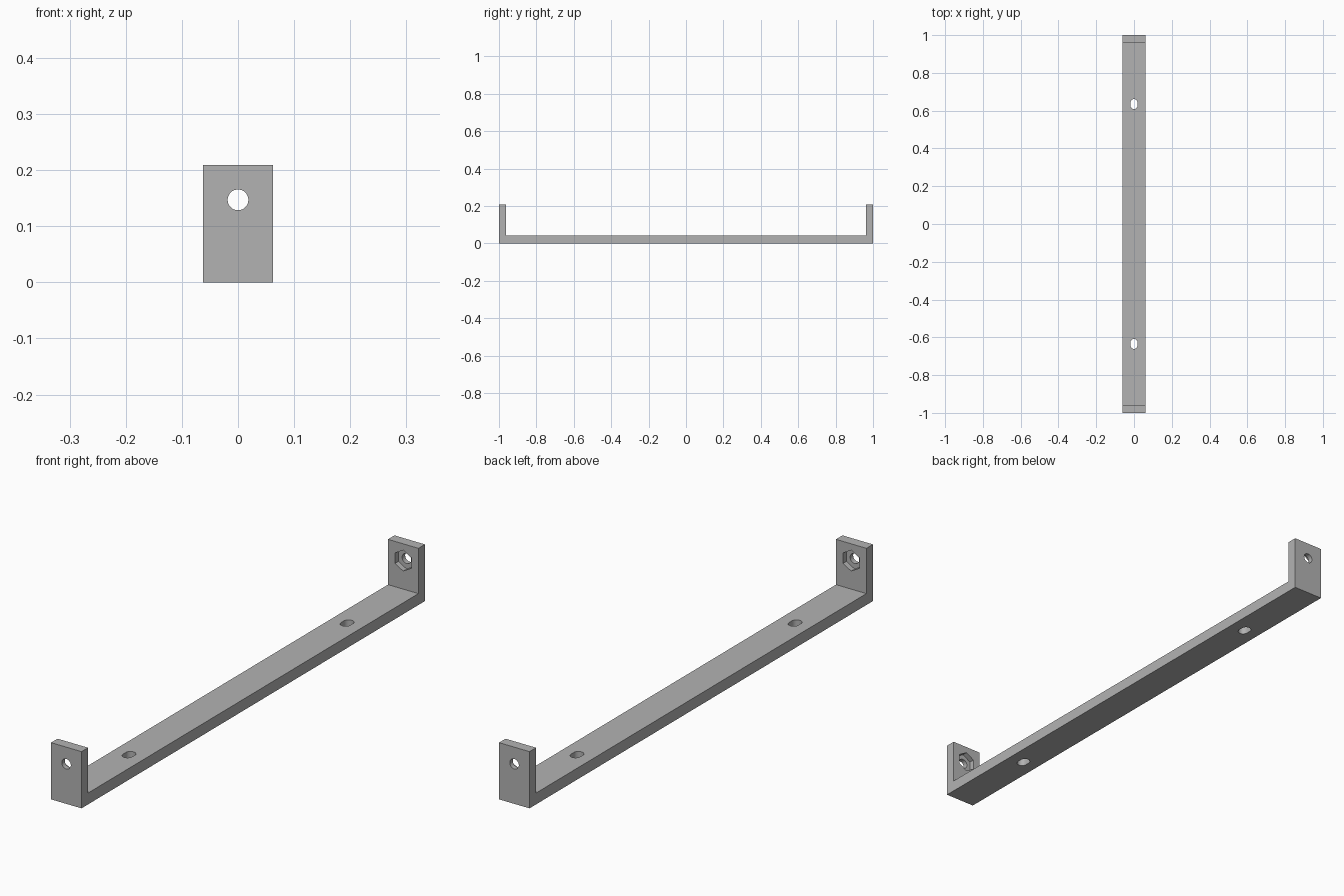
import bpy, bmesh
from math import sin, cos, pi
from mathutils import Vector

if "Cube" in bpy.data.objects:
    bpy.data.objects.remove(bpy.data.objects["Cube"], do_unlink=True)

HALF_W, HEIGHT, FLOOR, WALL = 0.062, 0.209, 0.042, 0.038
HOLE_R, HOLE_Z = 0.0185, 0.147
NUT_R, NUT_DEPTH = 0.0385, 0.02
SLOT_Y, SLOT_SHIFT = 0.635, 0.008

grey = bpy.data.materials.new("plain grey")
grey.use_nodes = True
grey.diffuse_color = (0.45, 0.45, 0.45, 1)
grey.node_tree.nodes["Principled BSDF"].inputs["Base Color"].default_value = (0.45, 0.45, 0.45, 1)


def prism(name, points, sweep):
    """Extrude a closed outline along a vector."""
    bm = bmesh.new()
    face = bm.faces.new([bm.verts.new(p) for p in points])
    out = bmesh.ops.extrude_face_region(bm, geom=[face])
    moved = [v for v in out["geom"] if isinstance(v, bmesh.types.BMVert)]
    bmesh.ops.translate(bm, verts=moved, vec=Vector(sweep))
    bmesh.ops.recalc_face_normals(bm, faces=bm.faces)
    mesh = bpy.data.meshes.new(name)
    bm.to_mesh(mesh)
    bm.free()
    mesh.materials.append(grey)
    obj = bpy.data.objects.new(name, mesh)
    bpy.context.collection.objects.link(obj)
    return obj


def ring(radius, sides):
    return [(radius * sin(2 * pi * i / sides), radius * cos(2 * pi * i / sides)) for i in range(sides)]


# U-shaped bar with upright ends
inner = 1 - WALL
outline = [(-1, 0), (1, 0), (1, HEIGHT), (inner, HEIGHT), (inner, FLOOR),
           (-inner, FLOOR), (-inner, HEIGHT), (-1, HEIGHT)]
bracket = prism("bracket", [(-HALF_W, y, z) for y, z in outline], (2 * HALF_W, 0, 0))

cutters = []
for side in (-1, 1):
    # Bolt hole through the upright end
    cutters.append(prism("bolt_hole_cutter",
                         [(x, side * 0.9, HOLE_Z + z) for x, z in ring(HOLE_R, 32)],
                         (0, side * 0.2, 0)))
    # Hexagonal nut pocket on the inner face
    cutters.append(prism("nut_pocket_cutter",
                         [(x, side * 0.9, HOLE_Z + z) for x, z in ring(NUT_R, 6)],
                         (0, side * (inner + NUT_DEPTH - 0.9), 0)))
    # Slot through the floor
    slot = []
    half = 16
    for i in range(half + 1):
        a = pi * i / half
        slot.append((HOLE_R * cos(a), SLOT_SHIFT + HOLE_R * sin(a)))
    slot += [(-x, -y) for x, y in slot]
    cutters.append(prism("slot_cutter",
                         [(x, side * SLOT_Y + y, -0.05) for x, y in slot],
                         (0, 0, 0.15)))

for cutter in cutters:
    cutter.hide_render = True
    mod = bracket.modifiers.new(cutter.name, "BOOLEAN")
    mod.operation = "DIFFERENCE"
    mod.solver = "EXACT"
    mod.object = cutter

# Bake the cuts and drop the cutters
bpy.context.view_layer.update()
depsgraph = bpy.context.evaluated_depsgraph_get()
cut_mesh = bpy.data.meshes.new_from_object(bracket.evaluated_get(depsgraph))
bracket.modifiers.clear()
bracket.data = cut_mesh
for cutter in cutters:
    bpy.data.objects.remove(cutter, do_unlink=True)

# Smooth hole walls, sharp edges elsewhere
bpy.ops.object.select_all(action="DESELECT")
bracket.select_set(True)
bpy.context.view_layer.objects.active = bracket
bpy.ops.object.shade_smooth_by_angle(angle=pi / 6)
